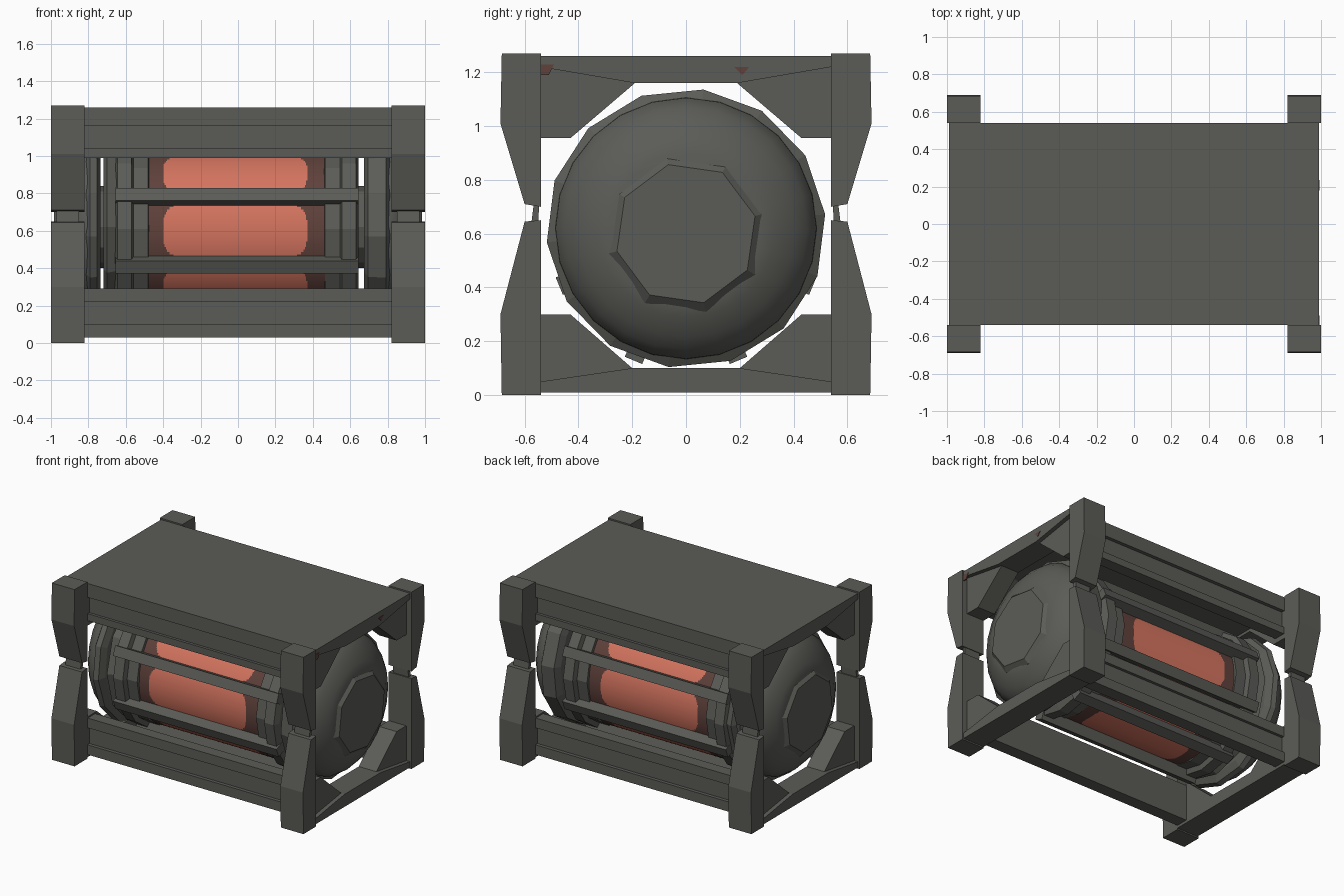
import bpy, bmesh, math
from mathutils import Matrix

if "Cube" in bpy.data.objects:
    bpy.data.objects.remove(bpy.data.objects["Cube"])


def material(name, rgb):
    m = bpy.data.materials.new(name)
    m.diffuse_color = (*rgb, 1)
    m.use_nodes = True
    m.node_tree.nodes["Principled BSDF"].inputs["Base Color"].default_value = m.diffuse_color
    return m


GREY = material("dark grey metal", (0.105, 0.107, 0.095))
CORAL = material("coral glow", (0.66, 0.175, 0.115))
BROWN = material("dark brown glass", (0.115, 0.053, 0.044))
CZ = 0.62  # height of the tank axis


def finish(bm, name, mats=(GREY,), smooth=None):
    bmesh.ops.recalc_face_normals(bm, faces=bm.faces)
    me = bpy.data.meshes.new(name)
    bm.to_mesh(me)
    bm.free()
    for m in mats:
        me.materials.append(m)
    if smooth:
        me.shade_smooth()
        me.set_sharp_from_angle(angle=math.radians(smooth))
    ob = bpy.data.objects.new(name, me)
    bpy.context.collection.objects.link(ob)
    return ob


def extrude_x(name, profile, x0, x1, flip=1, mat=GREY):
    """Closed (y, z) outline pulled along x."""
    bm = bmesh.new()
    a = [bm.verts.new((x0, flip * y, z)) for y, z in profile]
    b = [bm.verts.new((x1, flip * y, z)) for y, z in profile]
    n = len(a)
    bm.faces.new(a)
    bm.faces.new(b)
    for i in range(n):
        bm.faces.new((a[i], a[(i + 1) % n], b[(i + 1) % n], b[i]))
    return finish(bm, name, (mat,))


def lathe_x(name, profile, sides, cz=CZ, sx=1, smooth=None, turn=0.0):
    """(x, radius) profile spun around the tank axis."""
    bm = bmesh.new()
    rings = []
    for x, r in profile:
        rings.append([bm.verts.new((sx * x, r * math.cos(turn + 2 * math.pi * i / sides),
                                    cz + r * math.sin(turn + 2 * math.pi * i / sides)))
                      for i in range(sides)])
    for p, q in zip(rings, rings[1:]):
        for i in range(sides):
            j = (i + 1) % sides
            bm.faces.new((p[i], p[j], q[j], q[i]))
    bm.faces.new(rings[0])
    bm.faces.new(rings[-1])
    return finish(bm, name, smooth=smooth)


# corner posts, each in two halves that narrow towards a small joint
LOWER = [(0.54, 0), (0.685, 0), (0.69, 0.30), (0.60, 0.645), (0.54, 0.65)]
UPPER = [(0.54, 1.27), (0.685, 1.27), (0.69, 1.01), (0.60, 0.71), (0.54, 0.70)]
JOINT = [(0.55, 0.64), (0.575, 0.64), (0.565, 0.72), (0.545, 0.72)]
for sx in (-1, 1):
    for sy in (-1, 1):
        extrude_x("lower_post", LOWER, sx * 0.82, sx * 1.0, sy)
        extrude_x("upper_post", UPPER, sx * 0.82, sx * 1.0, sy)
        extrude_x("post_joint", JOINT, sx * 0.85, sx * 0.97, sy)


def both_sides(half):
    return half + [(-y, z) for y, z in reversed(half)]


# end cross beams with slightly recessed corner gussets
TOP_BEAM = both_sides([(-0.54, 1.26), (-0.54, 1.22), (-0.19, 1.16)])
LOW_BEAM = both_sides([(-0.54, 0.01), (-0.54, 0.05), (-0.20, 0.10)])
TOP_GUSSET = [(0.54, 1.24), (0.54, 0.955), (0.43, 0.955), (0.19, 1.16), (0.19, 1.24)]
LOW_GUSSET = [(0.54, 0.03), (0.54, 0.30), (0.43, 0.30), (0.20, 0.10), (0.20, 0.03)]
for sx in (-1, 1):
    extrude_x("top_end_beam", TOP_BEAM, sx * 0.82, sx * 0.99)
    extrude_x("bottom_end_beam", LOW_BEAM, sx * 0.82, sx * 0.99)
    for sy in (-1, 1):
        extrude_x("top_gusset", TOP_GUSSET, sx * 0.82, sx * 0.96, sy)
        extrude_x("bottom_gusset", LOW_GUSSET, sx * 0.82, sx * 0.96, sy)

# two tiny brown marks on the right end beam
extrude_x("beam_mark", [(-0.54, 1.19), (-0.51, 1.19), (-0.49, 1.23), (-0.54, 1.23)],
          0.985, 0.993, 1, BROWN)
extrude_x("beam_mark", [(0.21, 1.19), (0.235, 1.22), (0.18, 1.22)], 0.985, 0.993, 1, BROWN)

# roof plate and long grooved side rails
extrude_x("roof_plate", both_sides([(-0.50, 1.26), (-0.50, 1.18)]), -0.83, 0.83)
ROOF_RAIL = [(0.54, 1.26), (0.54, 1.16), (0.515, 1.16), (0.515, 1.04), (0.535, 1.04),
             (0.535, 0.99), (0.45, 0.99), (0.45, 1.08), (0.30, 1.18), (0.30, 1.26)]
FLOOR_RAIL = [(0.54, 0.03), (0.54, 0.10), (0.515, 0.10), (0.515, 0.22), (0.535, 0.22),
              (0.535, 0.29), (0.45, 0.29), (0.45, 0.03)]
for sy in (-1, 1):
    extrude_x("roof_rail", ROOF_RAIL, -0.83, 0.83, sy)
    extrude_x("floor_rail", FLOOR_RAIL, -0.83, 0.83, sy)

# glass drum: coral panels with rounded corners, one between each pair of bars
bm = bmesh.new()
NS, NX, R = 192, 140, 0.44
grid = [[bm.verts.new((-0.48 + 0.945 * k / NX,
                       R * math.cos(2 * math.pi * i / NS),
                       CZ - 0.02 + R * math.sin(2 * math.pi * i / NS)))
         for i in range(NS)] for k in range(NX + 1)]
for k in range(NX):
    for i in range(NS):
        j = (i + 1) % NS
        f = bm.faces.new((grid[k][i], grid[k][j], grid[k + 1][j], grid[k + 1][i]))
        x = -0.48 + 0.945 * (k + 0.5) / NX
        ang = (2 * math.pi * (i + 0.5) / NS + math.pi / 8) % (math.pi / 4) - math.pi / 8
        dx = max(abs(x + 0.016) - 0.275, 0)
        dy = max(abs(ang) * R - 0.042, 0)
        f.material_index = 0 if math.hypot(dx, dy) < 0.11 else 1
finish(bm, "glass_drum", (CORAL, BROWN), smooth=40)

# eight cage bars around the drum
for i in range(8):
    bm = bmesh.new()
    bmesh.ops.create_cube(bm, size=1)
    for v in bm.verts:
        outer = v.co.y > 0
        v.co = (v.co.x * 1.30 - 0.005, 0.51 if outer else 0.43, v.co.z * 0.07)
    a = math.pi / 8 + i * math.pi / 4
    bmesh.ops.transform(bm, verts=bm.verts,
                        matrix=Matrix.Translation((0, 0, CZ - 0.02)) @ Matrix.Rotation(a, 4, 'X'))
    finish(bm, "cage_bar")

# stepped collars at both ends of the drum
COLLAR = [(0.455, 0.40), (0.465, 0.46), (0.545, 0.46), (0.555, 0.495), (0.63, 0.495), (0.645, 0.45)]
lathe_x("right_collar", COLLAR, 16, CZ - 0.01)
lathe_x("left_collar", [(x + 0.015, r) for x, r in COLLAR], 16, CZ - 0.01, -1)
lathe_x("left_flange", [(0.65, 0.47), (0.70, 0.49), (0.72, 0.45)], 12, CZ, -1)
lathe_x("core_shaft", [(-0.80, 0.22), (0.80, 0.22)], 12)

# domed end caps with a faceted rim and flat eight-sided hubs
for sx, start in ((-1, 0.735), (1, 0.675)):
    lathe_x("dome_rim", [(start, 0.46), (start + 0.02, 0.51), (0.79, 0.52), (0.815, 0.48)],
            14, CZ, sx, None, 0.1)
    lathe_x("end_dome", [(0.76, 0.49), (0.82, 0.485), (0.87, 0.45), (0.91, 0.405), (0.95, 0.33),
                         (0.965, 0.28)], 24, CZ, sx, 50)
    lathe_x("dome_hub", [(0.92, 0.30), (0.955, 0.30), (0.985, 0.265)], 8, 0.60, sx, None, 0.25)
